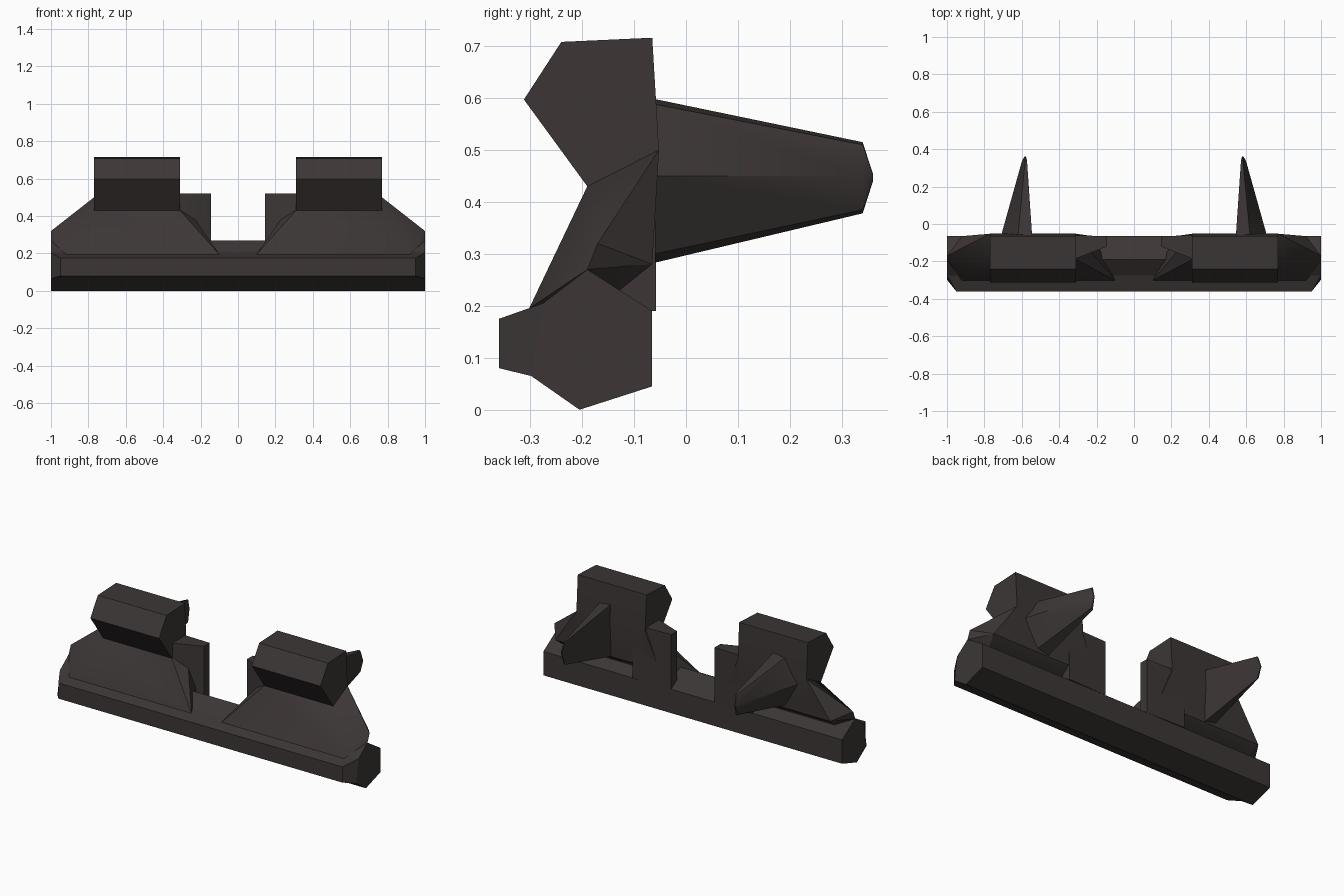
import bpy, bmesh, math

cube = bpy.data.objects.get("Cube")
if cube:
    bpy.data.objects.remove(cube, do_unlink=True)

paint = bpy.data.materials.new("dark_brown_grey")
paint.use_nodes = True
colour = (0.045, 0.037, 0.036, 1)
paint.diffuse_color = colour
paint.node_tree.nodes["Principled BSDF"].inputs["Base Color"].default_value = colour


def finish(name, bm):
    bmesh.ops.recalc_face_normals(bm, faces=bm.faces)
    mesh = bpy.data.meshes.new(name)
    bm.to_mesh(mesh)
    bm.free()
    mesh.materials.append(paint)
    obj = bpy.data.objects.new(name, mesh)
    bpy.context.collection.objects.link(obj)
    bpy.ops.object.select_all(action="DESELECT")
    obj.select_set(True)
    bpy.context.view_layer.objects.active = obj
    bpy.ops.object.shade_smooth_by_angle(angle=math.radians(30))
    return obj


def loft(name, sections):
    """Skin matching rings of points and cap both ends."""
    bm = bmesh.new()
    rings = [[bm.verts.new(p) for p in s] for s in sections]
    for a, b in zip(rings, rings[1:]):
        for i in range(len(a)):
            j = (i + 1) % len(a)
            bm.faces.new((a[i], a[j], b[j], b[i]))
    bm.faces.new(rings[0])
    bm.faces.new(rings[-1])
    return finish(name, bm)


def hull(name, points):
    bm = bmesh.new()
    for p in points:
        bm.verts.new(p)
    out = bmesh.ops.convex_hull(bm, input=bm.verts)
    bmesh.ops.delete(bm, geom=out["geom_interior"], context="VERTS")
    bmesh.ops.dissolve_limit(bm, angle_limit=0.02, verts=bm.verts, edges=bm.edges)
    return finish(name, bm)


def extrude_x(name, profile, x0, x1):
    return loft(name, [[(x, y, z) for y, z in profile] for x in (x0, x1)])


# Long six-sided bar with a raised front ridge
bar = [(-.205, 0), (-.065, .045), (-.065, .19), (-.19, .27), (-.275, .205), (-.298, .065)]
extrude_x("base_bar", bar, -1, 1)
loft("front_ridge", [
    [(-1, -.298, .065), (1, -.298, .065), (1, -.275, .205), (-1, -.275, .205)],
    [(-.95, -.36, .08), (.95, -.36, .08), (.95, -.36, .175), (-.95, -.36, .175)],
])

head = [(-.24, .708), (-.065, .716), (-.052, .5), (-.065, .28),
        (-.19, .25), (-.19, .43), (-.312, .597)]
fin_base = [(.545, .598), (.62, .588), (.71, .45), (.62, .3), (.545, .283)]
fin_end = [(.572, .515), (.582, .51), (.598, .45), (.582, .385), (.572, .378)]

for side, s in (("left", 1), ("right", -1)):
    # Upper block with the pinched neck
    extrude_x(side + "_post_head", head, s * .31, s * .77)
    # Flared foot spreading onto the bar
    foot = [(.31, -.052, .5), (.77, -.052, .5), (.31, -.19, .43), (.77, -.19, .43),
            (.92, -.065, .28), (1, -.17, .32), (1, -.19, .27), (.92, -.302, .195),
            (.1, -.302, .195), (.22, -.065, .28), (.9, -.14, .22), (.22, -.14, .22)]
    hull(side + "_post_foot", [(s * x, y, z) for x, y, z in foot])
    # Inner step plate, tapering toward the middle
    plan = [(.4, -.058), (.145, -.065), (.145, -.12), (.31, -.185), (.4, -.185)]
    loft(side + "_inner_plate", [[(s * x, y, z) for x, y in plan] for z in (.19, .52)])
    # Rear fin, flat on the inner side and narrowing to a blunt tip
    loft(side + "_rear_fin", [
        [(s * x, -.06, z) for x, z in fin_base],
        [(s * x, .34, z) for x, z in fin_end],
        [(s * (.58 + (x - .58) * .3), .36, .447 + (z - .447) * .1) for x, z in fin_end],
    ])
